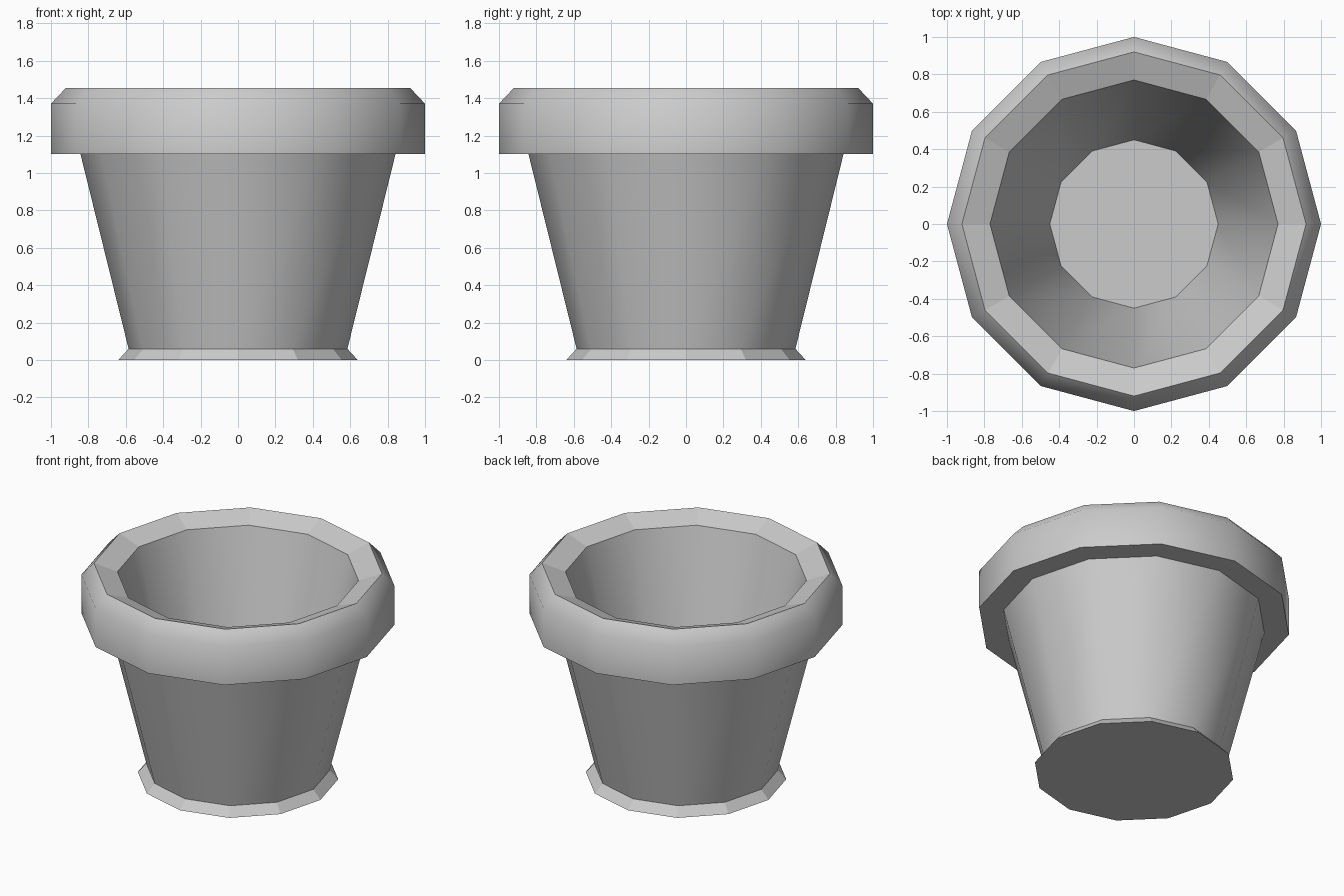
import bpy, bmesh, math

if "Cube" in bpy.data.objects:
    bpy.data.objects.remove(bpy.data.objects["Cube"])

SIDES = 12

# profile from the outer foot, up over the rim and down to the inner floor: radius, height
profile = [
    (0.64, 0.00), (0.585, 0.06),               # flared foot
    (0.842, 1.10), (1.00, 1.10),               # tapered wall, rim underside
    (1.00, 1.37), (0.92, 1.455),               # rim band and chamfer
    (0.77, 1.40), (0.45, 0.10),                # sloped lip, inner wall
]
smooth_bands = {1, 3, 4, 6}                    # walls, rim band and chamfer
sharp_rings = {0, 1, 2, 3, 5, 6, 7}

bm = bmesh.new()
rings = []
for r, z in profile:
    rings.append([bm.verts.new((r * math.cos(math.tau * i / SIDES),
                                r * math.sin(math.tau * i / SIDES), z))
                  for i in range(SIDES)])

# bands between neighbouring rings
for b in range(len(rings) - 1):
    lo, hi = rings[b], rings[b + 1]
    for i in range(SIDES):
        j = (i + 1) % SIDES
        f = bm.faces.new((lo[i], lo[j], hi[j], hi[i]))
        f.smooth = b in smooth_bands

# underside and inner floor
bm.faces.new(rings[0][::-1])
bm.faces.new(rings[-1])

# crisp edges along the rings where the profile turns
for k in sharp_rings:
    for i in range(SIDES):
        e = bm.edges.get((rings[k][i], rings[k][(i + 1) % SIDES]))
        e.smooth = False

bm.normal_update()
mesh = bpy.data.meshes.new("flower_pot")
bm.to_mesh(mesh)
bm.free()
pot = bpy.data.objects.new("flower_pot", mesh)
bpy.context.collection.objects.link(pot)
